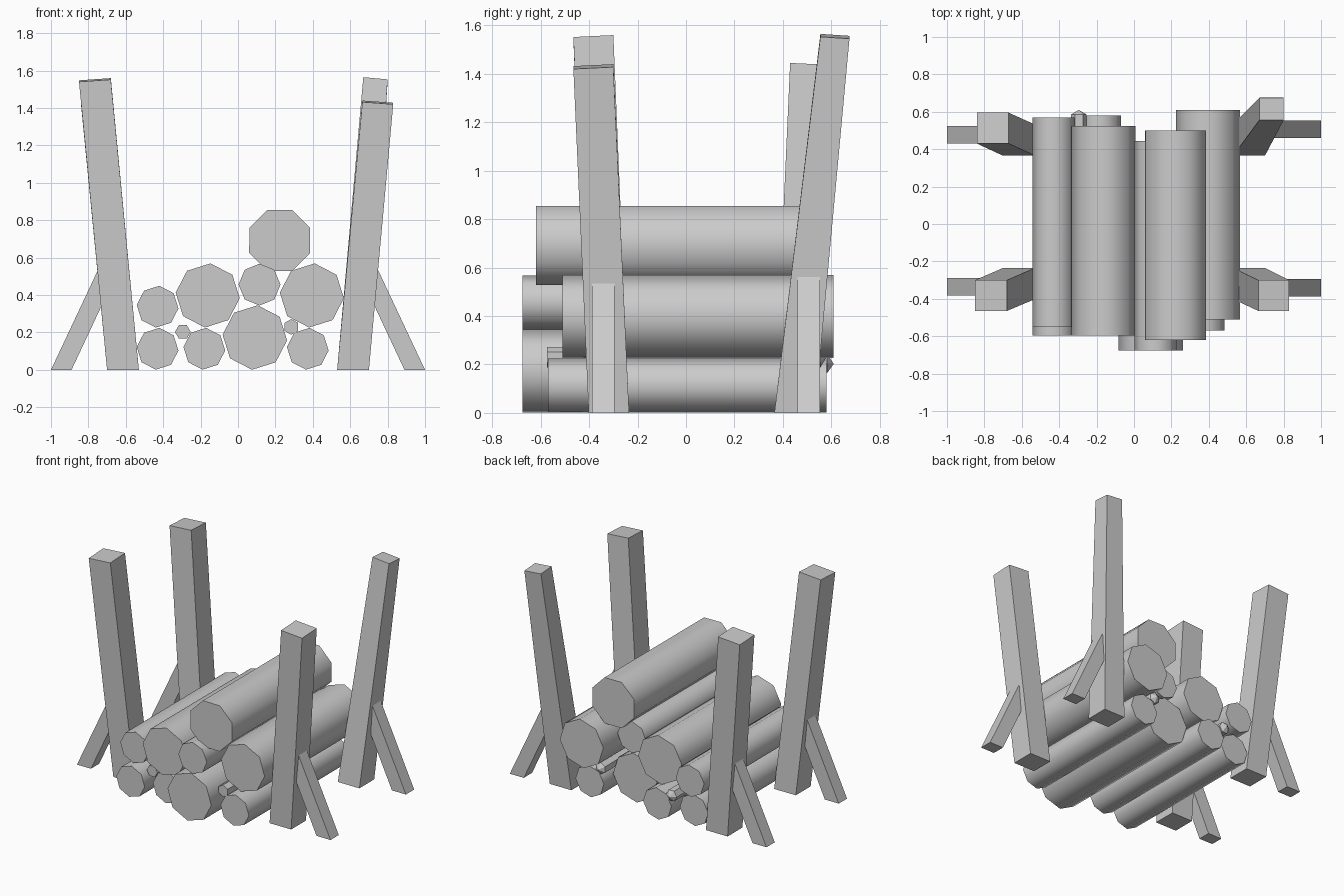
import bpy, bmesh, math

if "Cube" in bpy.data.objects:
    bpy.data.objects.remove(bpy.data.objects["Cube"], do_unlink=True)

GREY = (0.6, 0.6, 0.6, 1)
grey = bpy.data.materials.new("plain grey")
grey.use_nodes = True
grey.diffuse_color = GREY
grey.node_tree.nodes["Principled BSDF"].inputs["Base Color"].default_value = GREY


def finish(bm, name):
    bmesh.ops.recalc_face_normals(bm, faces=bm.faces)
    mesh = bpy.data.meshes.new(name)
    bm.to_mesh(mesh)
    bm.free()
    mesh.materials.append(grey)
    obj = bpy.data.objects.new(name, mesh)
    bpy.context.collection.objects.link(obj)
    return obj


def loft(name, rings, tip=None):
    """Skin between rings of points; close with flat caps or a pointed end."""
    bm = bmesh.new()
    rows = [[bm.verts.new(p) for p in ring] for ring in rings]
    n = len(rows[0])
    for a, b in zip(rows, rows[1:]):
        for i in range(n):
            j = (i + 1) % n
            bm.faces.new((a[i], a[j], b[j], b[i]))
    bm.faces.new(rows[0])
    if tip:
        end = bm.verts.new(tip)
        for i in range(n):
            bm.faces.new((rows[-1][i], rows[-1][(i + 1) % n], end))
    else:
        bm.faces.new(rows[-1])
    return finish(bm, name)


def ring(x, y, z, radius, sides, turn):
    angles = [math.radians(turn) + math.tau * i / sides for i in range(sides)]
    return [(x + radius * math.cos(a), y, z + radius * math.sin(a)) for a in angles]


def rect(x0, x1, y0, y1, z):
    return [(x0, y0, z), (x1, y0, z), (x1, y1, z), (x0, y1, z)]


# Stacked logs: x, z, radius, front y, turn
LENGTH = 1.12
logs = [
    (-0.43, 0.113, 0.112, -0.595, -5), (-0.18, 0.113, 0.112, -0.54, -5),
    (0.09, 0.173, 0.173, -0.675, -5), (0.373, 0.113, 0.112, -0.57, -5),
    (-0.43, 0.338, 0.112, -0.55, -5), (-0.162, 0.398, 0.172, -0.595, -5),
    (0.115, 0.456, 0.112, -0.675, 0), (0.395, 0.398, 0.172, -0.51, -5),
    (0.223, 0.692, 0.176, -0.62, 22),
]
for k, (x, z, r, y, turn) in enumerate(logs, 1):
    log = loft(f"log_{k}", [ring(x, y, z, r, 8, turn), ring(x, y + LENGTH, z, r, 8, turn)])
    bpy.ops.object.select_all(action="DESELECT")
    log.select_set(True)
    bpy.context.view_layer.objects.active = log
    bpy.ops.object.shade_smooth_by_angle(angle=math.radians(50))

# Thin twigs tucked between the logs, pointed at the back
for k, (x, z, y, turn) in enumerate([(-0.295, 0.203, -0.545, 0), (0.285, 0.23, -0.575, 30)], 1):
    loft(f"twig_{k}", [ring(x, y, z, 0.042, 6, turn), ring(x, y + 1.13, z, 0.042, 6, turn)],
         tip=(x, y + 1.155, z))

# Leaning posts with braces: name, side x, side y, foot y, top x range, top y range, height, brace y
posts = [
    ("front_right", -1, -1, 0.235, (0.68, 0.85), (0.30, 0.465), 1.56, 0.29),
    ("front_left", 1, -1, 0.235, (0.665, 0.83), (0.30, 0.465), 1.44, 0.295),
    ("back_right", -1, 1, 0.365, (0.67, 0.84), (0.43, 0.595), 1.445, 0.43),
    ("back_left", 1, 1, 0.365, (0.67, 0.80), (0.555, 0.675), 1.565, 0.46),
]
for name, sx, sy, fy, tx, ty, h, by in posts:
    foot = rect(0.53, 0.70, fy, fy + 0.167, 0)
    drops = (0, 0.012, 0.02, 0.008)
    top = [(x, y, z - d) for (x, y, z), d in zip(rect(*tx, *ty, h), drops)]
    brace_foot = rect(0.89, 1.0, by, by + 0.093, 0)
    brace_top = rect(0.66, 0.725, by, by + 0.093, 0.5)
    brace_top = [(x, y, 0.49 if x < 0.7 else 0.585) for x, y, z in brace_top]
    for label, rings in (("post", (foot, top)), ("brace", (brace_foot, brace_top))):
        loft(f"{name}_{label}", [[(sx * x, sy * y, z) for x, y, z in r] for r in rings])
